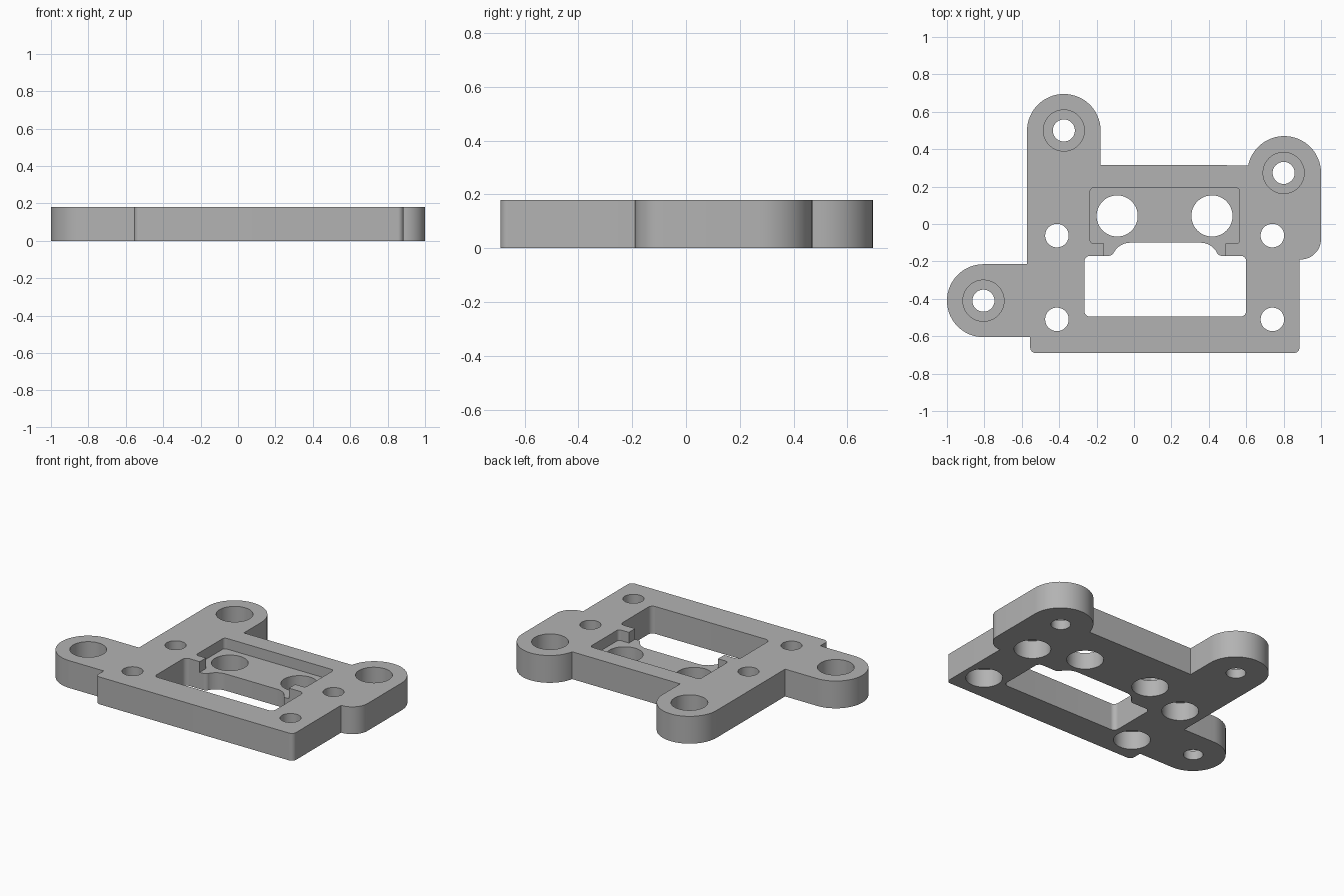
import bpy, bmesh
from math import cos, sin, radians

cube = bpy.data.objects.get("Cube")
if cube:
    bpy.data.objects.remove(cube, do_unlink=True)

TOP, LIP, RECESS_FLOOR = 0.18, 0.06, 0.11

grey = bpy.data.materials.new("plain grey")
grey.use_nodes = True
grey.diffuse_color = (0.45, 0.45, 0.45, 1)
grey.node_tree.nodes["Principled BSDF"].inputs["Base Color"].default_value = grey.diffuse_color


def arc(x, y, r=0, start=0, end=0):
    """Points on an arc, or a single corner when the radius is zero."""
    if r == 0:
        return [(x, y)]
    n = max(4, int(abs(end - start) / 6))
    angles = [radians(start + (end - start) * i / n) for i in range(n + 1)]
    return [(x + r * cos(a), y + r * sin(a)) for a in angles]


def prism(name, arcs, z0, z1):
    """Extrude a counterclockwise profile between two heights."""
    points = [p for a in arcs for p in arc(*a)]
    bm = bmesh.new()
    face = bm.faces.new([bm.verts.new((x, y, z0)) for x, y in points])
    up = bmesh.ops.extrude_face_region(bm, geom=[face])["geom"]
    bmesh.ops.translate(bm, vec=(0, 0, z1 - z0),
                        verts=[v for v in up if isinstance(v, bmesh.types.BMVert)])
    bmesh.ops.recalc_face_normals(bm, faces=bm.faces)
    mesh = bpy.data.meshes.new(name)
    bm.to_mesh(mesh)
    bm.free()
    mesh.materials.append(grey)
    obj = bpy.data.objects.new(name, mesh)
    bpy.context.collection.objects.link(obj)
    return obj


def cut(target, arcs, z0, z1):
    cutter = prism("cutter", arcs, z0, z1)
    cutter.hide_render = True
    mod = target.modifiers.new("cut", "BOOLEAN")
    mod.operation, mod.solver, mod.object = "DIFFERENCE", "EXACT", cutter
    bpy.context.view_layer.objects.active = target
    bpy.ops.object.modifier_apply(modifier=mod.name)
    bpy.data.objects.remove(cutter, do_unlink=True)


def drill(target, x, y, r, z0, z1):
    # A closed circle without a doubled end point
    cut(target, [(x, y, r, 0, 352.5)], z0, z1)


# Plate outline with three rounded lugs
plate = prism("mounting_plate", [
    (-0.525, -0.66, 0.03, 180, 270),
    (0.855, -0.66, 0.03, 270, 360),
    (0.885, -0.19),
    (0.89, -0.08, 0.11, 270, 360),
    (0.803, 0.273, 0.197, 0, 168),
    (-0.178, 0.315),
    (-0.375, 0.498, 0.197, 0, 180),
    (-0.572, -0.215),
    (-0.805, -0.41, 0.195, 90, 270),
    (-0.555, -0.605),
], 0, TOP)

# Central window with a curved notch in its rear edge
cut(plate, [
    (-0.235, -0.465, 0.03, 180, 270),
    (0.57, -0.465, 0.03, 270, 360),
    (0.57, -0.20, 0.03, 0, 90),
    (0.47, -0.14, 0.03, 270, 208),
    (0.355, -0.20, 0.10, 28, 90),
    (-0.02, -0.20, 0.10, 90, 152),
    (-0.135, -0.14, 0.03, -28, -90),
    (-0.235, -0.20, 0.03, 90, 180),
], -0.1, 0.3)

# Shallow recess opening into the window
cut(plate, [
    (-0.16, -0.25), (0.49, -0.25), (0.49, -0.105),
    (0.545, -0.085, 0.02, 270, 360),
    (0.545, 0.173, 0.02, 0, 90),
    (-0.215, 0.173, 0.02, 90, 180),
    (-0.215, -0.085, 0.02, 180, 270),
    (-0.16, -0.105),
], RECESS_FLOOR, 0.3)

# Two large through holes in the recess
for x in (-0.09, 0.417):
    drill(plate, x, 0.043, 0.11, -0.1, 0.3)

# Lug holes, counterbored from above
for x, y in ((-0.375, 0.5), (0.8, 0.273), (-0.805, -0.41)):
    drill(plate, x, y, 0.11, LIP, 0.3)
    drill(plate, x, y, 0.059, -0.1, 0.3)

# Four screw holes, counterbored from below
for x in (-0.412, 0.74):
    for y in (-0.062, -0.51):
        drill(plate, x, y, 0.11, -0.1, TOP - LIP)
        drill(plate, x, y, 0.063, -0.1, 0.3)

bpy.ops.object.select_all(action="DESELECT")
plate.select_set(True)
bpy.context.view_layer.objects.active = plate
bpy.ops.object.shade_smooth_by_angle(angle=radians(30))
